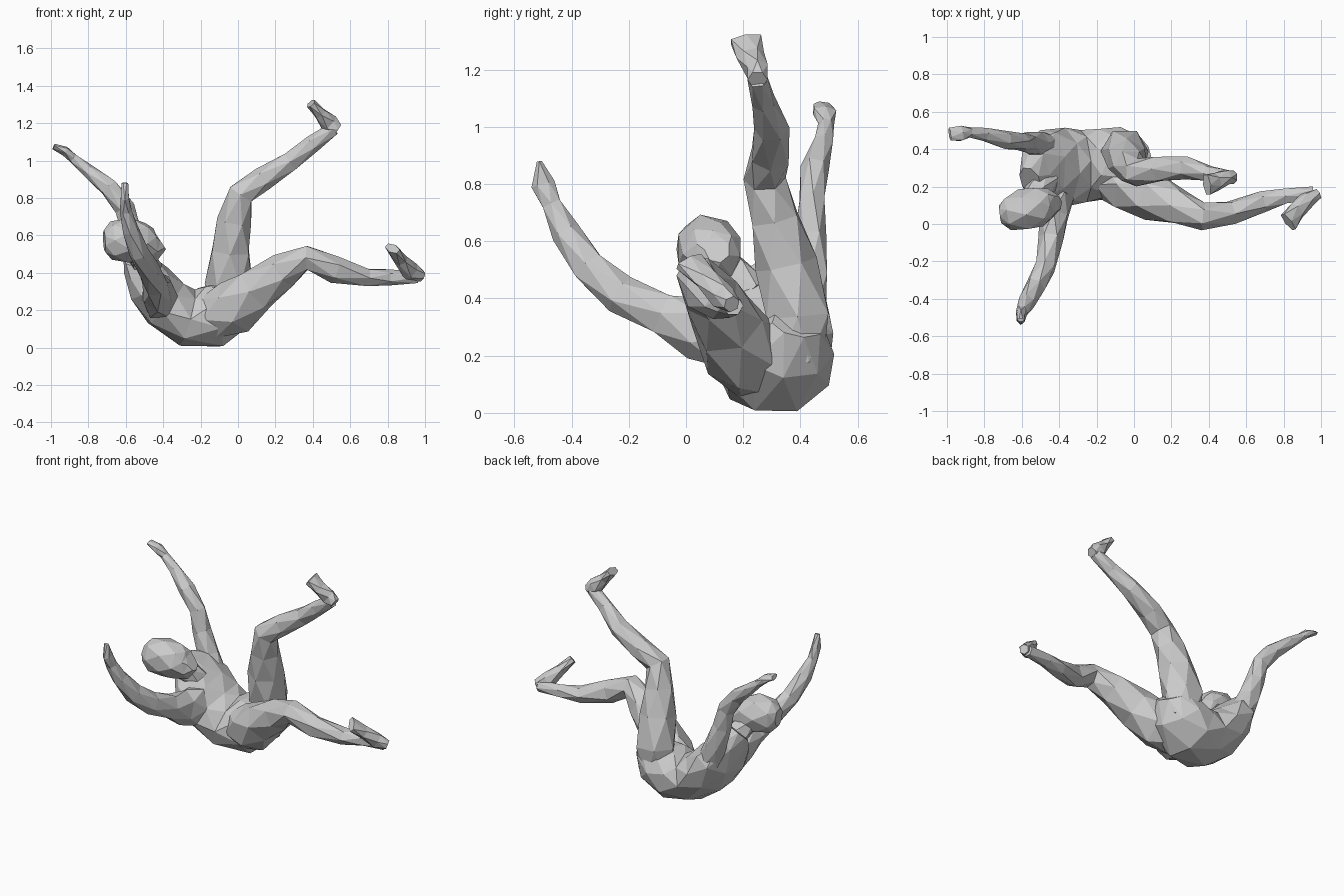
import bpy, bmesh, math
from mathutils import Vector


def loft(name, rings, side, n=6):
    """Faceted tube through rings of (x, y, z, half width, half depth)."""
    pts = [Vector(r[:3]) for r in rings]
    bm = bmesh.new()
    loops = []
    for i, r in enumerate(rings):
        t = (pts[min(i + 1, len(pts) - 1)] - pts[max(i - 1, 0)]).normalized()
        s = Vector(side)
        s = (s - t * s.dot(t)).normalized()
        u = t.cross(s)
        ring = []
        for k in range(n):
            a = 2 * math.pi * (k + 0.5 * (i % 2)) / n
            ring.append(bm.verts.new(pts[i] + s * r[3] * math.cos(a) + u * r[4] * math.sin(a)))
        loops.append(ring)
    # staggered rings joined by triangles
    for i in range(len(loops) - 1):
        a, b = loops[i], loops[i + 1]
        for k in range(n):
            j = (k + 1) % n
            if i % 2 == 0:
                bm.faces.new((a[k], a[j], b[k]))
                bm.faces.new((a[j], b[j], b[k]))
            else:
                bm.faces.new((a[k], b[j], b[k]))
                bm.faces.new((a[k], a[j], b[j]))
    bm.faces.new(loops[0])
    bm.faces.new(loops[-1])
    bmesh.ops.recalc_face_normals(bm, faces=bm.faces)
    me = bpy.data.meshes.new(name)
    bm.to_mesh(me)
    bm.free()
    ob = bpy.data.objects.new(name, me)
    bpy.context.collection.objects.link(ob)
    return ob


# reclining torso, shoulders and hips tilted together
loft("torso", [(.03, .39, .31, .10, .07), (-.03, .355, .23, .175, .14),
               (-.14, .325, .165, .20, .175), (-.27, .31, .16, .20, .15),
               (-.385, .30, .235, .22, .145), (-.47, .29, .34, .225, .13),
               (-.53, .27, .44, .17, .09), (-.555, .23, .49, .09, .06)],
     (-.1, .93, .35), 8)

# neck and tipped-back head
loft("neck", [(-.47, .24, .40, .08, .08), (-.52, .17, .48, .07, .07),
              (-.55, .10, .54, .065, .065)], (1, .5, 0))
loft("head", [(-.715, .05, .57, .05, .06), (-.675, .055, .572, .09, .105),
              (-.59, .075, .575, .115, .122), (-.51, .095, .56, .11, .11),
              (-.445, .11, .55, .08, .09), (-.415, .11, .57, .045, .055)],
     (0, 1, 0), 7)

# raised leg
loft("raised_leg", [(-.05, .38, .18, .10, .11), (-.05, .39, .34, .125, .128),
                    (-.04, .35, .52, .11, .112), (-.02, .31, .68, .092, .092),
                    (.015, .275, .82, .074, .078), (.13, .295, .90, .074, .065),
                    (.28, .30, .995, .062, .058), (.40, .27, 1.09, .044, .047),
                    (.51, .25, 1.17, .036, .04)], (0, 1, 0))
loft("raised_foot", [(.535, .25, 1.165, .035, .035), (.49, .25, 1.195, .042, .052),
                     (.44, .225, 1.25, .05, .036), (.39, .21, 1.305, .062, .028)],
     (0, 1, 0))

# lowered leg
loft("lowered_leg", [(-.14, .26, .16, .13, .13), (-.02, .20, .215, .145, .15),
                     (.10, .145, .31, .13, .125), (.24, .09, .41, .10, .098),
                     (.37, .04, .48, .074, .072), (.52, .06, .415, .067, .073),
                     (.69, .12, .375, .057, .052), (.81, .15, .375, .046, .043),
                     (.96, .165, .375, .036, .035)], (.2, 1, 0))
loft("lowered_foot", [(.985, .16, .38, .03, .03), (.925, .13, .405, .045, .052),
                      (.87, .07, .47, .05, .036), (.825, .01, .53, .062, .026)],
     (.08, -.05, -.06))

# arm reaching back and up
loft("raised_arm", [(-.47, .42, .36, .07, .08), (-.52, .43, .48, .07, .072),
                    (-.57, .435, .62, .056, .058), (-.605, .44, .745, .048, .055),
                    (-.69, .45, .855, .05, .052), (-.80, .48, .945, .037, .036),
                    (-.88, .49, 1.01, .028, .026), (-.925, .485, 1.05, .045, .026),
                    (-.985, .48, 1.075, .035, .015)], (0, 1, -.2))

# arm reaching forward
loft("forward_arm", [(-.42, .15, .27, .10, .13), (-.43, .04, .295, .085, .11),
                     (-.445, -.08, .345, .067, .08), (-.475, -.23, .415, .057, .07),
                     (-.53, -.34, .51, .055, .064), (-.575, -.42, .63, .046, .052),
                     (-.60, -.47, .73, .032, .037), (-.605, -.5, .80, .025, .042),
                     (-.605, -.513, .88, .018, .01)], (1, 0, 0))
